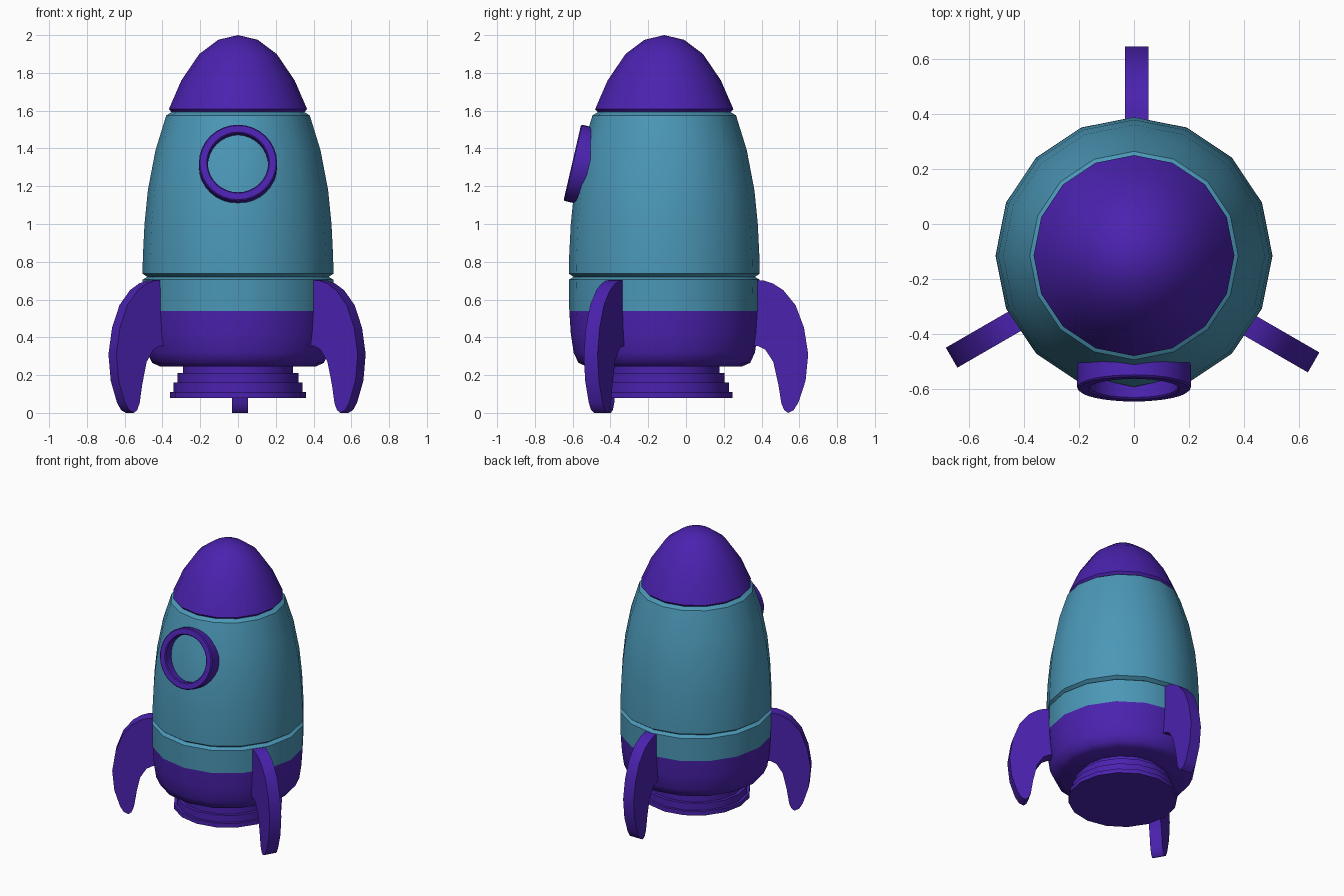
import bpy, bmesh, math
from mathutils import Matrix, Vector

if "Cube" in bpy.data.objects:
    bpy.data.objects.remove(bpy.data.objects["Cube"])

AXIS_Y = -0.115


def material(name, color):
    m = bpy.data.materials.new(name)
    m.diffuse_color = color
    m.use_nodes = True
    m.node_tree.nodes["Principled BSDF"].inputs["Base Color"].default_value = m.diffuse_color
    return m


TEAL = material("teal", (0.07, 0.31, 0.47, 1))
PURPLE = material("purple", (0.07, 0.016, 0.43, 1))


def finish(bm, name, mat, matrix, angle=35):
    bmesh.ops.remove_doubles(bm, verts=bm.verts, dist=1e-5)
    bmesh.ops.recalc_face_normals(bm, faces=bm.faces)
    me = bpy.data.meshes.new(name)
    bm.to_mesh(me)
    bm.free()
    me.materials.append(mat)
    ob = bpy.data.objects.new(name, me)
    bpy.context.collection.objects.link(ob)
    ob.matrix_world = matrix
    bpy.ops.object.select_all(action='DESELECT')
    ob.select_set(True)
    bpy.context.view_layer.objects.active = ob
    bpy.ops.object.shade_smooth_by_angle(angle=math.radians(angle))
    return ob


def lathe(name, profile, mat, segs=16, matrix=Matrix.Translation((0, AXIS_Y, 0)), angle=35):
    """Spin a (radius, height) profile around z."""
    bm = bmesh.new()
    vs = [bm.verts.new((r, 0, z)) for r, z in profile]
    es = [bm.edges.new(p) for p in zip(vs, vs[1:])]
    bmesh.ops.spin(bm, geom=vs + es, cent=(0, 0, 0), axis=(0, 0, 1),
                   angle=math.tau, steps=segs, use_duplicate=False)
    return finish(bm, name, mat, matrix, angle)


# Body, from the nozzle up to the nose
lathe("nozzle", [(0, 0.08), (0.36, 0.08), (0.36, 0.11), (0.342, 0.11), (0.342, 0.16),
                 (0.32, 0.16), (0.32, 0.212), (0.292, 0.212), (0.292, 0.26)], PURPLE)
lathe("base", [(0, 0.245), (0.41, 0.245), (0.455, 0.265), (0.48, 0.32),
               (0.495, 0.42), (0.503, 0.54)], PURPLE, angle=50)
lathe("lower_band", [(0.503, 0.54), (0.505, 0.705), (0.48, 0.72)], TEAL)
lathe("hull", [(0.48, 0.72), (0.505, 0.737), (0.504, 0.82), (0.495, 1.0), (0.477, 1.18),
               (0.437, 1.39), (0.38, 1.575), (0.352, 1.592)], TEAL)
lathe("nose_cone", [(0.352, 1.592), (0.366, 1.608), (0.30, 1.76), (0.205, 1.90),
                    (0.105, 1.975), (0, 2.0)], PURPLE)

# Porthole ring, tilted to follow the hull
tilt = Vector((0, -math.cos(math.radians(13)), math.sin(math.radians(13))))
ring_matrix = Matrix.Translation((0, -0.602, 1.325)) @ tilt.to_track_quat('Z', 'Y').to_matrix().to_4x4()
lathe("porthole_ring", [(0.16, -0.09), (0.207, -0.09), (0.207, -0.006), (0.201, 0),
                        (0.166, 0), (0.16, -0.006), (0.16, -0.09)],
      PURPLE, 32, ring_matrix)

# Three fins around the body: outline as (radius, height)
FIN = [(0.46, 0.705), (0.53, 0.70), (0.575, 0.685), (0.63, 0.65), (0.695, 0.57), (0.74, 0.45),
       (0.762, 0.31), (0.748, 0.17), (0.71, 0.055), (0.685, 0.015), (0.655, 0.0), (0.635, 0.015),
       (0.62, 0.05), (0.604, 0.15), (0.577, 0.27), (0.535, 0.335), (0.495, 0.355), (0.46, 0.355)]
for name, deg in (("rear_fin", 90), ("right_fin", -30), ("left_fin", 210)):
    bm = bmesh.new()
    face = bm.faces.new([bm.verts.new((r, -0.052, z)) for r, z in FIN])
    ext = bmesh.ops.extrude_face_region(bm, geom=[face])
    bmesh.ops.translate(bm, vec=(0, 0.084, 0),
                        verts=[v for v in ext["geom"] if isinstance(v, bmesh.types.BMVert)])
    finish(bm, name, PURPLE, Matrix.Translation((0, AXIS_Y, 0)) @ Matrix.Rotation(math.radians(deg), 4, 'Z'))
